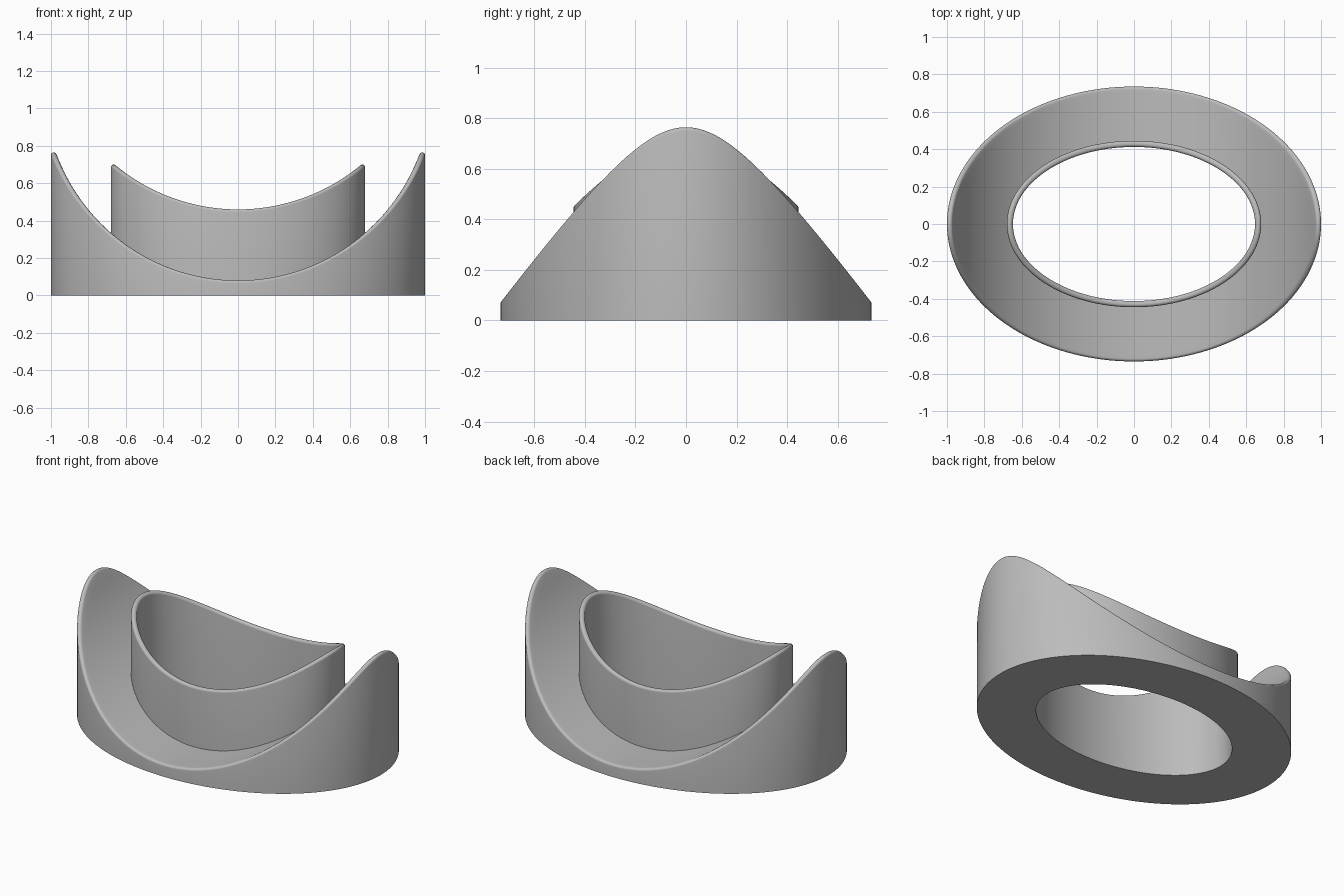
import bpy, bmesh
from math import sin, cos, pi, sqrt, atan2, radians
from mathutils import Vector

cube = bpy.data.objects.get("Cube")
if cube:
    bpy.data.objects.remove(cube, do_unlink=True)

SEGMENTS = 192      # steps around the ellipse
ROUND = 8           # steps across each rounded edge
FLOOR = 16          # steps across the dish floor
EDGE = 0.015        # rounding radius of the rims
WALL = 0.033        # collar wall thickness
OUTER = (1.0, 0.735)
COLLAR = (0.68, 0.445)


class Saddle:
    """Trough running along y, with a circular section in x."""

    def __init__(self, low, radius):
        self.radius, self.centre = radius, low + radius

    def drop(self, x):
        return sqrt(max(self.radius ** 2 - x * x, 0.001))

    def z(self, x):
        return self.centre - self.drop(x)

    def slope(self, x):
        return x / self.drop(x)


dish_top = Saddle(0.08, 1.034)
collar_top = Saddle(0.46, 1.027)


def ellipse(size, t):
    """Point on an ellipse and its outward normal."""
    a, b = size
    return Vector((a * cos(t), b * sin(t), 0)), Vector((b * cos(t), a * sin(t), 0)).normalized()


def rounded_edge(point, normal, top):
    """Arc from a vertical wall (facing along normal) onto the saddle."""
    centre = point - normal * EDGE
    m = top.slope(centre.x) * normal.x
    centre.z = top.z(centre.x) - EDGE * sqrt(1 + m * m)
    end = atan2(1, -m)
    arc = []
    for i in range(ROUND + 1):
        f = end * i / ROUND
        arc.append(centre + normal * (EDGE * cos(f)) + Vector((0, 0, EDGE * sin(f))))
    return arc


def section(t):
    """Cross-section from outer foot, over both rims, to the hole's foot."""
    p, n = ellipse(OUTER, t)
    q, k = ellipse(COLLAR, t)
    hole = q - k * WALL
    pts = [p] + rounded_edge(p, n, dish_top)
    start = pts[-1].copy()
    for i in range(1, FLOOR + 1):
        v = start.lerp(q, i / FLOOR)
        v.z = dish_top.z(v.x)
        pts.append(v)
    pts += rounded_edge(q, k, collar_top)
    pts += reversed(rounded_edge(hole, -k, collar_top))
    pts.append(hole)
    return pts


# Saddle-shaped dish with a raised collar around the through hole
bm = bmesh.new()
rings = [[bm.verts.new(v) for v in section(2 * pi * i / SEGMENTS)] for i in range(SEGMENTS)]
for i, ring in enumerate(rings):
    after = rings[(i + 1) % SEGMENTS]
    for j in range(len(ring)):
        h = (j + 1) % len(ring)
        bm.faces.new((ring[j], after[j], after[h], ring[h]))
bmesh.ops.recalc_face_normals(bm, faces=bm.faces)

mesh = bpy.data.meshes.new("collared_dish")
bm.to_mesh(mesh)
bm.free()
dish = bpy.data.objects.new("collared_dish", mesh)
bpy.context.collection.objects.link(dish)

# Plain grey material
grey = bpy.data.materials.new("plain grey")
grey.use_nodes = True
colour = (0.5, 0.5, 0.5, 1)
grey.diffuse_color = colour
grey.node_tree.nodes["Principled BSDF"].inputs["Base Color"].default_value = colour
mesh.materials.append(grey)

bpy.ops.object.select_all(action='DESELECT')
dish.select_set(True)
bpy.context.view_layer.objects.active = dish
bpy.ops.object.shade_smooth_by_angle(angle=radians(32))
